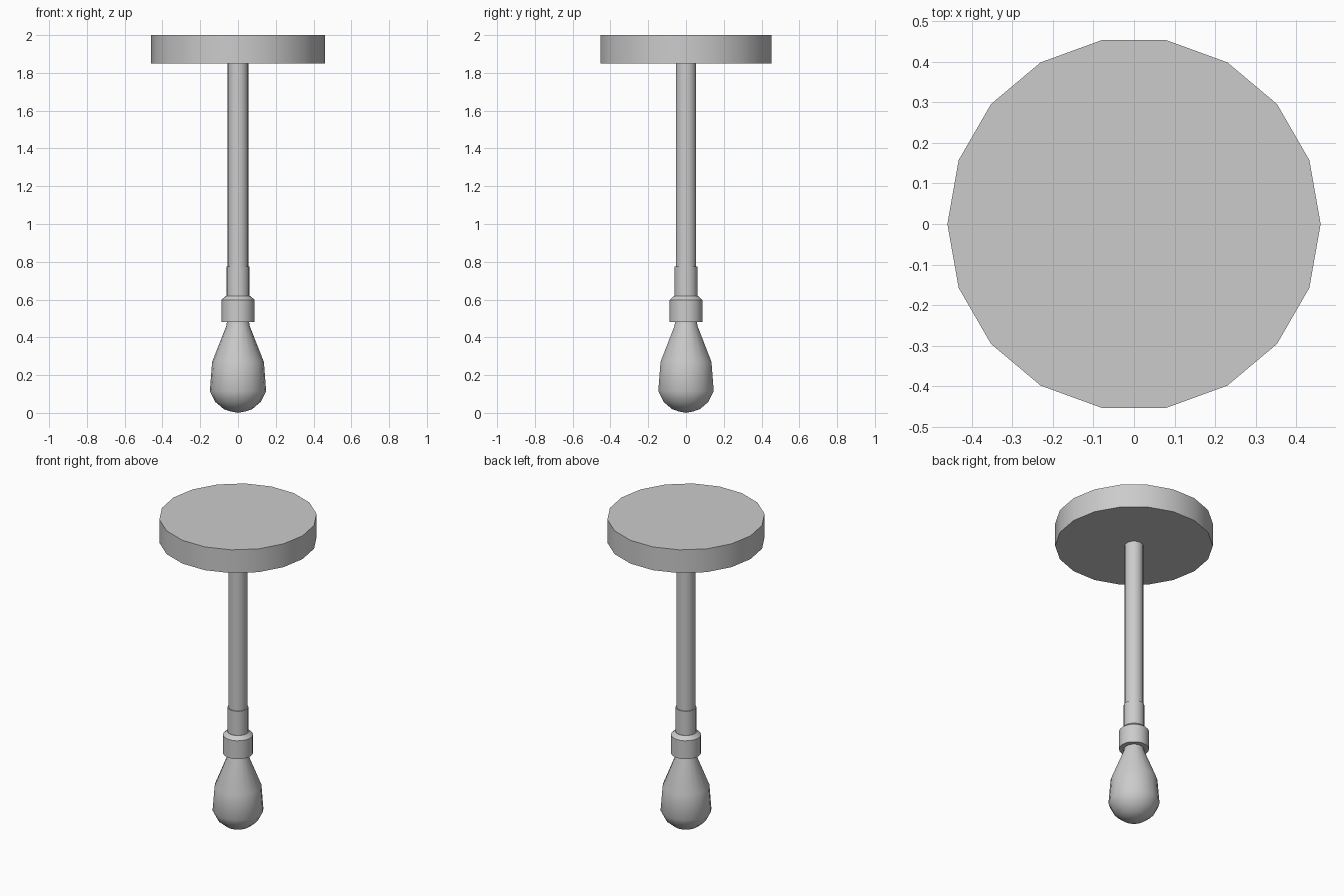
import bpy, bmesh, math

if "Cube" in bpy.data.objects:
    bpy.data.objects.remove(bpy.data.objects["Cube"])

SIDES = 18


def lathe(name, profile, smooth_angle):
    """Spin an (r, z) profile, listed bottom to top, around z; ends are closed."""
    bm = bmesh.new()
    rings = []
    for r, z in profile:
        if r == 0:
            rings.append([bm.verts.new((0, 0, z))])
        else:
            rings.append([bm.verts.new((r * math.cos(2 * math.pi * i / SIDES),
                                        r * math.sin(2 * math.pi * i / SIDES), z))
                          for i in range(SIDES)])
    for a, b in zip(rings, rings[1:]):
        for i in range(SIDES):
            j = (i + 1) % SIDES
            if len(a) == 1:
                bm.faces.new((a[0], b[j], b[i]))
            else:
                bm.faces.new((a[i], a[j], b[j], b[i]))
    if len(rings[0]) > 1:
        bm.faces.new(rings[0][::-1])
    bm.faces.new(rings[-1])
    mesh = bpy.data.meshes.new(name)
    bm.to_mesh(mesh)
    bm.free()
    obj = bpy.data.objects.new(name, mesh)
    bpy.context.collection.objects.link(obj)
    bpy.ops.object.select_all(action='DESELECT')
    obj.select_set(True)
    bpy.context.view_layer.objects.active = obj
    bpy.ops.object.shade_smooth_by_angle(angle=math.radians(smooth_angle))
    return obj


# Ceiling plate
lathe("ceiling_plate", [(0.46, 1.85), (0.46, 2.0)], 30)

# Hanging rod
lathe("rod", [(0.055, 0.77), (0.055, 1.85)], 30)

# Lamp socket: wide collar, bevelled shoulder, narrow sleeve
lathe("socket", [(0.088, 0.48), (0.088, 0.598), (0.064, 0.62),
                 (0.061, 0.62), (0.061, 0.775)], 30)

# Light bulb
lathe("bulb", [(0, 0), (0.04, 0.008), (0.075, 0.02), (0.12, 0.058), (0.149, 0.115),
               (0.137, 0.27), (0.062, 0.46), (0.058, 0.485)], 50)
